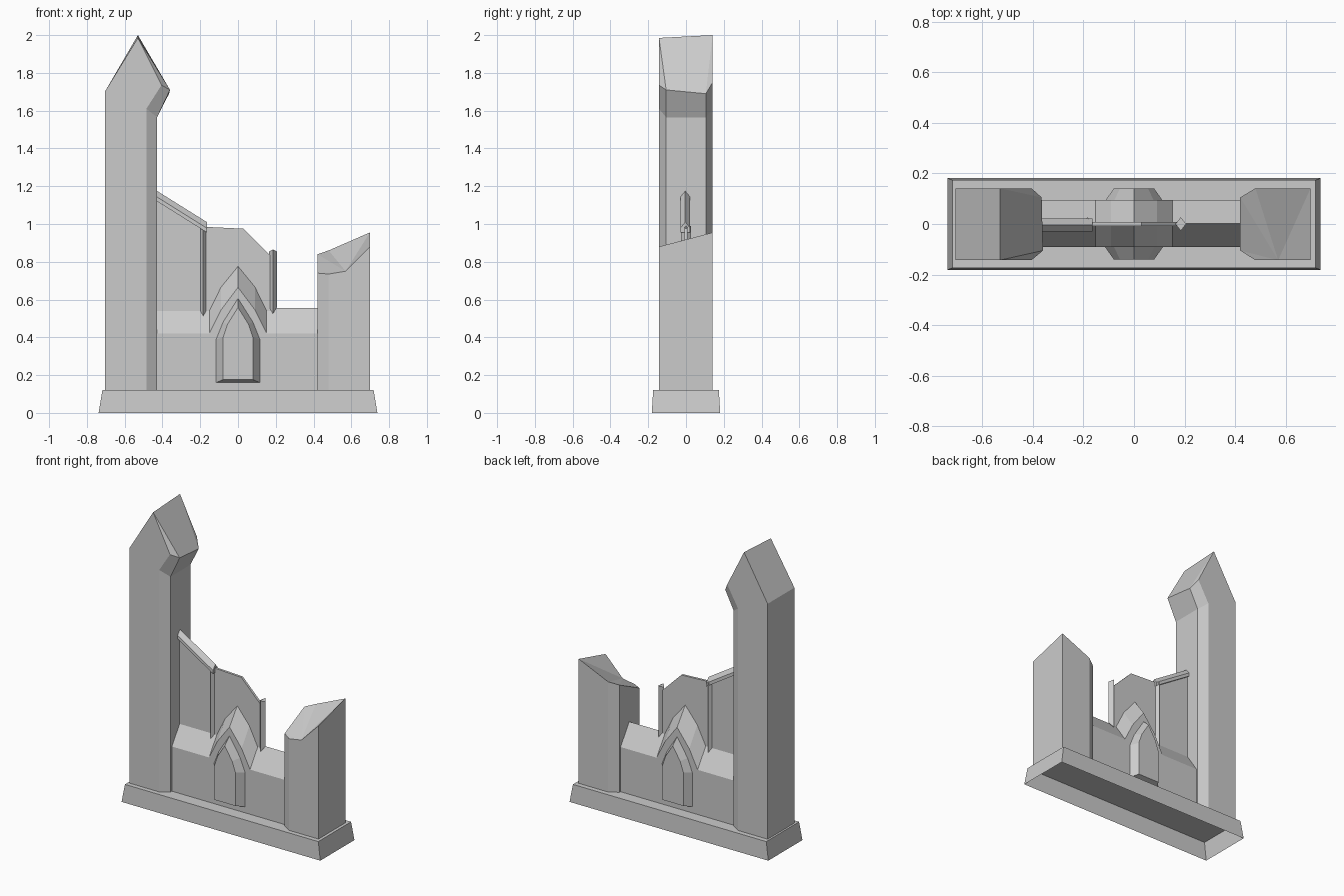
import bpy
from mathutils import Vector

cube = bpy.data.objects.get("Cube")
if cube:
    bpy.data.objects.remove(cube, do_unlink=True)

stone = bpy.data.materials.new("grey_stone")
stone.use_nodes = True
stone.diffuse_color = (0.6, 0.6, 0.6, 1)
stone.node_tree.nodes["Principled BSDF"].inputs["Base Color"].default_value = (0.6, 0.6, 0.6, 1)


def build(name, verts, faces):
    """Flat shaded mesh object in the stone colour."""
    mesh = bpy.data.meshes.new(name)
    mesh.from_pydata([tuple(v) for v in verts], [], faces)
    mesh.materials.append(stone)
    obj = bpy.data.objects.new(name, mesh)
    bpy.context.collection.objects.link(obj)
    return obj


def loft(name, rings, first=True, last=True):
    """Join equal-length closed rings with quads; optionally cap the ends."""
    n = len(rings[0])
    verts = [v for ring in rings for v in ring]
    faces = []
    for r in range(len(rings) - 1):
        a, b = r * n, (r + 1) * n
        faces += [(a + i, a + (i + 1) % n, b + (i + 1) % n, b + i) for i in range(n)]
    if first:
        faces.append(tuple(reversed(range(n))))
    if last:
        faces.append(tuple(range(len(verts) - n, len(verts))))
    return build(name, verts, faces)


def rect(x, y, z):
    return [(-x, -y, z), (x, -y, z), (x, y, z), (-x, y, z)]


def slab(name, outline, y0, y1):
    """Upright plate from an x-z outline."""
    return loft(name, [[(x, y, z) for x, z in outline] for y in (y0, y1)])


# Plinth, tapered and open underneath
loft("plinth", [rect(0.738, 0.181, 0), rect(0.718, 0.174, 0.12)], first=False)

# Tall tower: chamfered shaft, flared inner side, sloping ridge roof
F, B, C = -0.143, 0.141, 0.105
foot = [(-0.705, F), (-0.485, F), (-0.428, -C), (-0.428, C), (-0.485, B), (-0.705, B)]
heights = [1.70, 1.61, 1.565, 1.565, 1.61, 1.70]
verts = [(x, y, 0.12) for x, y in foot]
verts += [(x, y, z) for (x, y), z in zip(foot, heights)]
verts += [(-0.405, F, 1.735), (-0.36, -C, 1.71), (-0.365, C, 1.69), (-0.405, B, 1.75)]
verts += [(-0.53, F, 1.985), (-0.53, B, 2.0)]
build("tall_tower", verts, [
    (0, 1, 7, 12, 16, 6), (1, 2, 8, 7), (2, 3, 9, 8), (3, 4, 10, 9),
    (4, 5, 11, 17, 15, 10), (5, 0, 6, 11), (7, 8, 13, 12), (8, 9, 14, 13),
    (9, 10, 15, 14), (6, 16, 17, 11), (12, 13, 16), (13, 14, 17, 16),
    (14, 15, 17), (5, 4, 3, 2, 1, 0)])

# Short tower with a broken, faceted top
top = [(0.42, -C, 0.74), (0.48, F, 0.735), (0.57, F, 0.75), (0.698, F, 0.88),
       (0.698, B, 0.955), (0.48, B, 0.86), (0.42, C, 0.84)]
tower = loft("short_tower", [[(x, y, 0.12) for x, y, z in top], top], last=False)
count = len(top)
corners = list(tower.data.vertices)
verts = [v.co.copy() for v in corners]
faces = [tuple(p.vertices) for p in tower.data.polygons]
faces += [(count + 2, count + (k + 3) % count, count + (k + 4) % count) for k in range(count - 2)]
tower.data.clear_geometry()
tower.data.from_pydata(verts, [], faces)

# Low wall whose pitched roof rises into a pointed gable in the middle
half = [(0.152, 0.42), (0.09, 0.545)]
eave = [(-0.44, 0.42)] + [(-x, z) for x, z in half] + [(0, 0.665)]
eave += half[::-1] + [(0.43, 0.42)]
rows = [[(x, -0.09, 0.12) for x, z in eave], [(x, -0.09, z) for x, z in eave],
        [(x, 0.002, z + 0.135 - (0.01 if x == 0 else 0)) for x, z in eave],
        [(x, 0.094, z) for x, z in eave], [(x, 0.094, 0.12) for x, z in eave]]
loft("low_wall", [[row[i] for row in rows] for i in range(len(eave))])

# Raised pointed doorways, front and back
outer = [(-0.116, 0.16), (0.116, 0.16), (0.116, 0.39), (0.08, 0.48),
         (0, 0.607), (-0.08, 0.48), (-0.116, 0.39)]
inner = [(-0.079, 0.176), (0.079, 0.176), (0.079, 0.40), (0.055, 0.47),
         (0, 0.558), (-0.055, 0.47), (-0.079, 0.40)]
for name, side in (("front_doorway", -1), ("back_doorway", 1)):
    rings = [[(x, side * 0.089, z) for x, z in outer], [(x, side * 0.141, z) for x, z in inner]]
    if side > 0:
        rings = [ring[::-1] for ring in rings]
    loft(name, rings, first=False)

# Thin ruined upper walls
slab("upper_wall_side", [(-0.44, 0.5), (-0.18, 0.5), (-0.18, 0.985), (-0.44, 1.15)], -0.008, 0.008)
slab("upper_wall_middle", [(-0.18, 0.5), (0.18, 0.5), (0.18, 0.835), (0.17, 0.835),
                           (0.03, 0.975), (-0.18, 0.985)], -0.008, 0.008)

# Sloping coping with a ridged cross-section
section = [(-0.03, -0.028), (0.022, -0.028), (0.022, -0.005), (-0.004, 0.027), (-0.03, -0.005)]
loft("coping", [[(x, y, z + dz) for y, dz in section]
                for x, z in ((-0.44, 1.155), (-0.165, 0.983))])

# Diamond-section posts at the wall ends
for name, x, z0, z1, tip in (("left_post", -0.184, 0.51, 0.99, 0.0),
                             ("right_post", 0.185, 0.525, 0.865, 0.01)):
    ring = [(x, -0.027), (x + 0.021, 0.0), (x, 0.027), (x - 0.021, 0.0)]
    loft(name, [[(px, py, z0 + (0.035 if py == 0 else 0)) for px, py in ring],
                [(px, py, z1 - (tip if py == 0 else 0)) for px, py in ring]])

# Make every face point outwards on the closed parts
import bmesh
for obj in bpy.context.collection.objects:
    if obj.type == 'MESH' and stone.name in obj.data.materials:
        bm = bmesh.new()
        bm.from_mesh(obj.data)
        bmesh.ops.recalc_face_normals(bm, faces=bm.faces)
        bm.to_mesh(obj.data)
        bm.free()
